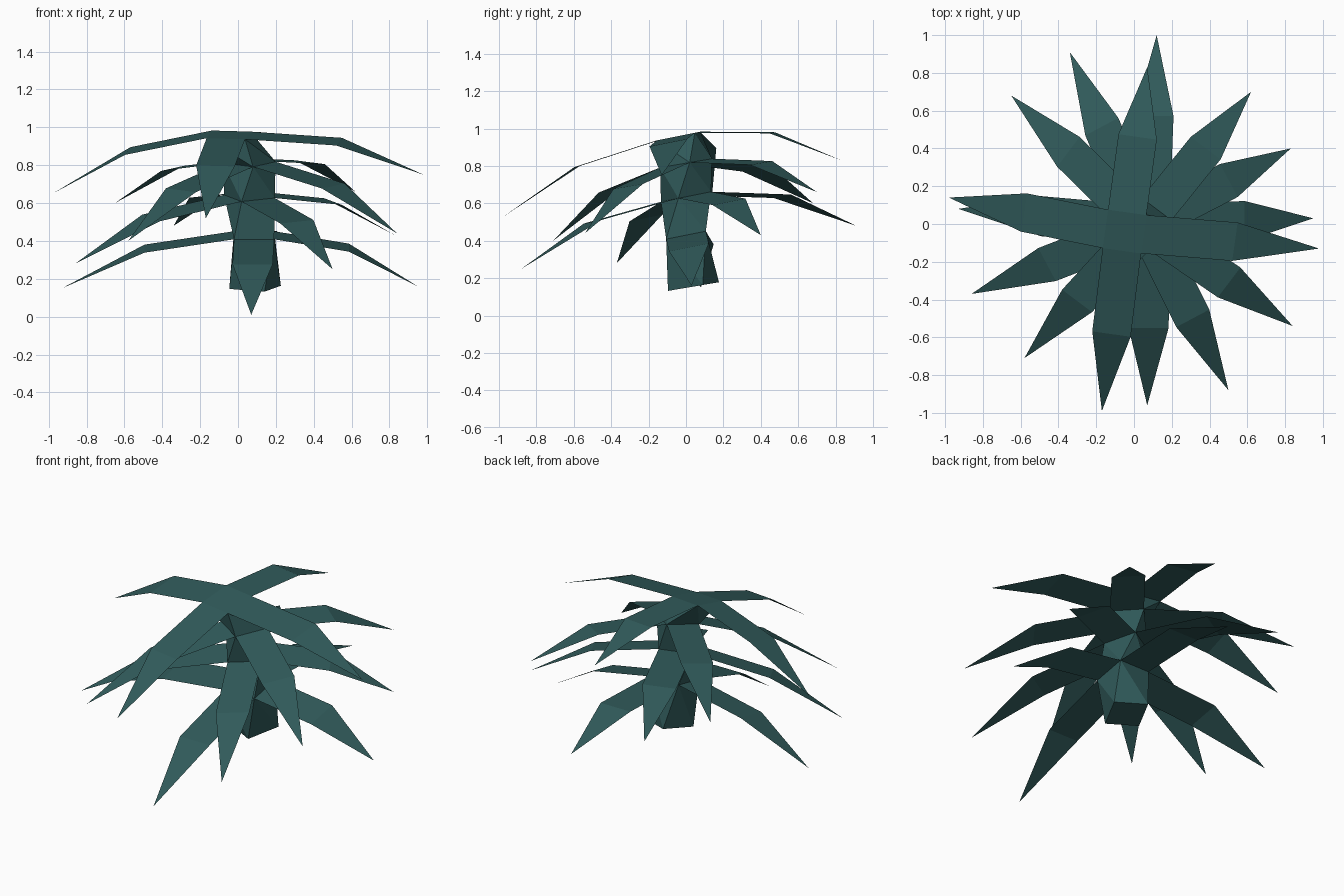
import bpy
import bmesh
from math import cos, sin, radians
from mathutils import Vector

default = bpy.data.objects.get("Cube")
if default:
    bpy.data.objects.remove(default, do_unlink=True)

# Single foliage colour
teal = bpy.data.materials.new("dark_teal")
teal.use_nodes = True
colour = (0.03, 0.103, 0.103, 1)
teal.diffuse_color = colour
teal.node_tree.nodes["Principled BSDF"].inputs["Base Color"].default_value = colour


def make_object(name, bm):
    mesh = bpy.data.meshes.new(name)
    bm.to_mesh(mesh)
    bm.free()
    mesh.materials.append(teal)
    obj = bpy.data.objects.new(name, mesh)
    bpy.context.collection.objects.link(obj)
    return obj


def square_ring(centre, radius, angle, tilt):
    """Four corners of a square, counter-clockwise, rising towards the back."""
    corners = []
    for step in range(4):
        a = radians(angle + 90 * step)
        dx, dy = radius * cos(a), radius * sin(a)
        corners.append(Vector(centre) + Vector((dx, dy, tilt * dy)))
    return corners


# Twisting square sections of the stem, from the crown down to the foot
rings = [
    square_ring((-0.05, -0.04, 0.96), 0.145, 37, 0.2),
    square_ring((0.06, 0, 0.815), 0.14, 8, 0.17),
    square_ring((0.06, 0, 0.635), 0.14, -17, 0.2),
    square_ring((0.085, 0, 0.43), 0.15, -45, 0.2),
    square_ring((0.09, 0.04, 0.155), 0.145, -70, 0.17),
]

# Leaf tips of each whorl, one for every side of its square section
whorls = {
    "crown_leaves": [(0.07, 0.83, 0.83), (-0.98, 0.14, 0.65),
                     (-0.17, -0.99, 0.52), (0.98, -0.13, 0.75)],
    "upper_leaves": [(0.62, 0.7, 0.66), (-0.65, 0.68, 0.6),
                     (-0.58, -0.71, 0.4), (0.84, -0.54, 0.44)],
    "middle_leaves": [(0.83, 0.4, 0.43), (-0.34, 0.91, 0.48),
                      (-0.86, -0.37, 0.28), (0.5, -0.88, 0.25)],
    "lower_leaves": [(0.95, 0.03, 0.16), (0.12, 1, 0.31),
                     (-0.93, 0.08, 0.15), (0.07, -0.96, 0.01)],
}


# Stem: triangles between neighbouring sections, closed at both ends
def build_stem():
    bm = bmesh.new()
    loops = [[bm.verts.new(p) for p in ring] for ring in rings]
    for upper, lower in zip(loops, loops[1:]):
        for i in range(4):
            j = (i + 1) % 4
            bm.faces.new((upper[i], lower[j], upper[j]))
            bm.faces.new((upper[i], lower[i], lower[j]))
    bm.faces.new(loops[0])
    bm.faces.new(reversed(loops[-1]))
    bmesh.ops.recalc_face_normals(bm, faces=bm.faces)
    return make_object("stem", bm)


# Leaf: a flat strip from the stem to a bend, then a pointed drooping end
def add_leaf(bm, start, end, tip):
    tip = Vector(tip)
    middle = (start + end) / 2
    bend = middle.lerp(tip, 0.52) + Vector((0, 0, 0.075))
    half = (end - start) / 2
    a, b, c, d, e = [bm.verts.new(p) for p in
                     (start, bend - half, bend + half, end, tip)]
    bm.faces.new((a, b, c, d))
    bm.faces.new((b, e, c))


build_stem()
for ring, (name, tips) in zip(rings, whorls.items()):
    bm = bmesh.new()
    for i, tip in enumerate(tips):
        add_leaf(bm, ring[i], ring[(i + 1) % 4], tip)
    make_object(name, bm)
